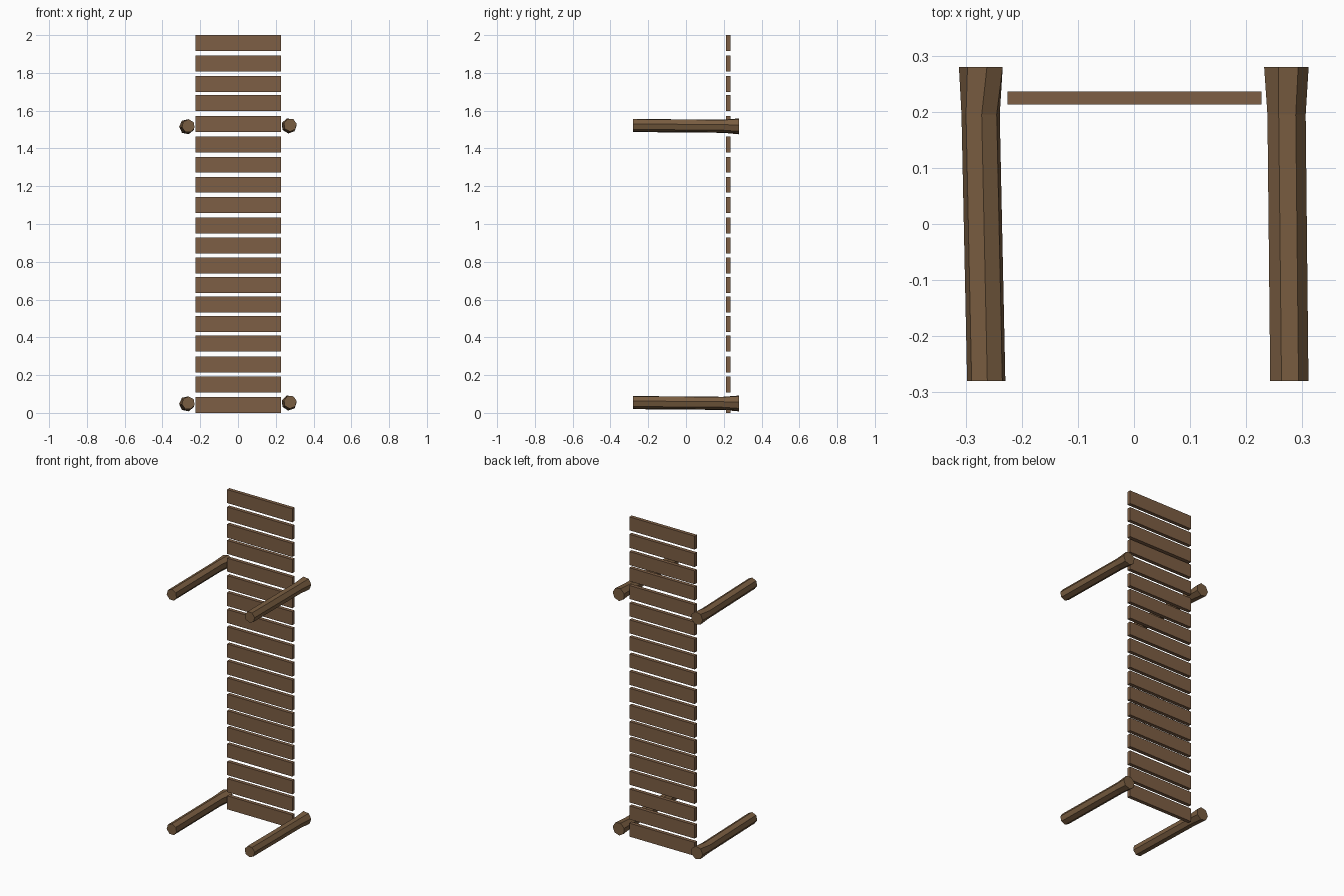
import bpy, bmesh, math

if "Cube" in bpy.data.objects:
    bpy.data.objects.remove(bpy.data.objects["Cube"])


def material(name, rgb):
    m = bpy.data.materials.new(name)
    m.diffuse_color = (*rgb, 1)
    m.use_nodes = True
    m.node_tree.nodes["Principled BSDF"].inputs["Base Color"].default_value = m.diffuse_color
    return m


plank_wood = material("plank brown", (0.205, 0.112, 0.058))
post_wood = material("post brown", (0.19, 0.109, 0.052))


def make_object(name, bm, mat):
    bmesh.ops.recalc_face_normals(bm, faces=bm.faces)
    mesh = bpy.data.meshes.new(name)
    bm.to_mesh(mesh)
    bm.free()
    mesh.materials.append(mat)
    ob = bpy.data.objects.new(name, mesh)
    bpy.context.collection.objects.link(ob)
    return ob


def plank(name, z):
    # Plain flat board, centred at height z
    bm = bmesh.new()
    bmesh.ops.create_cube(bm, size=1)
    for v in bm.verts:
        v.co.x = v.co.x * 0.452 + 0.001
        v.co.y = v.co.y * 0.023 + 0.2245
        v.co.z = v.co.z * 0.084 + z
    make_object(name, bm, plank_wood)


def post(name, rings, z_offset):
    # Seven-sided log lofted through rings of (x, y, z, radius, angle)
    bm = bmesh.new()
    sides = 7
    loops = []
    for x, y, z, r, turn in rings:
        loop = []
        for k in range(sides):
            a = math.radians(turn) + 2 * math.pi * k / sides
            loop.append(bm.verts.new((x + r * math.cos(a), y,
                                      z + z_offset + r * math.sin(a))))
        loops.append(loop)
    for a, b in zip(loops, loops[1:]):
        for k in range(sides):
            j = (k + 1) % sides
            bm.faces.new((a[k], a[j], b[j], b[k]))
    bm.faces.new(loops[0])
    bm.faces.new(loops[-1])
    make_object(name, bm, post_wood)


# Walkway planks, slightly uneven spacing
heights = [0.042, 0.150, 0.256, 0.367, 0.471, 0.574, 0.677, 0.780, 0.886,
           0.992, 1.100, 1.208, 1.314, 1.420, 1.529, 1.640, 1.741, 1.849, 1.958]
for i, z in enumerate(heights):
    plank(f"plank_{i + 1:02d}", z)

# Log posts, flared where they meet the planks
left = [(-0.263, -0.28, 0.052, 0.035, 36),
        (-0.273, 0.195, 0.048, 0.035, 36),
        (-0.271, 0.28, 0.048, 0.041, 26)]
right = [(0.2765, -0.28, 0.057, 0.035, 10),
         (0.2715, 0.195, 0.053, 0.035, 10),
         (0.2705, 0.28, 0.053, 0.041, 6)]
for level, dz in (("lower", 0.0), ("upper", 1.467)):
    post(f"{level}_left_post", left, dz)
    post(f"{level}_right_post", right, dz)
